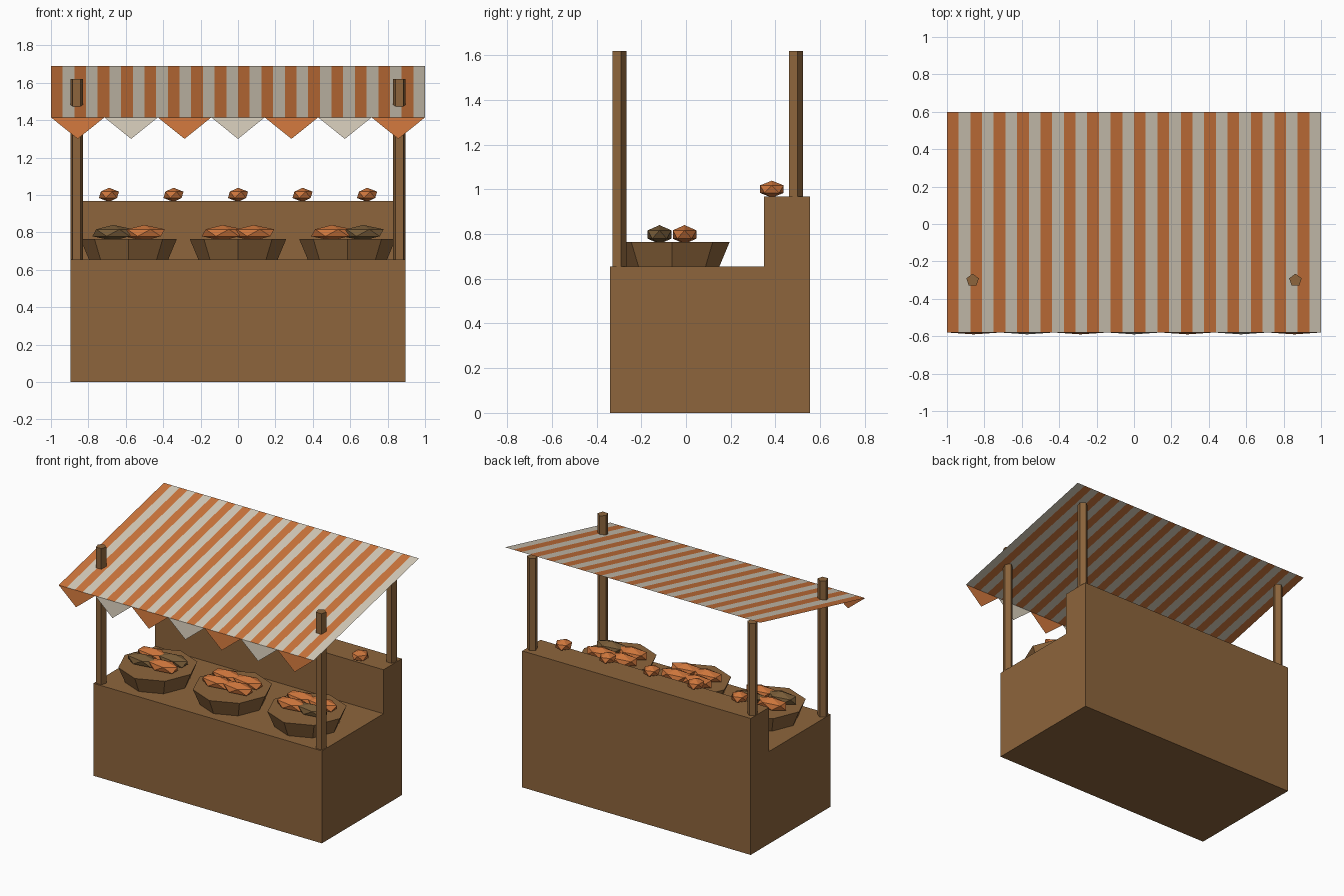
import bpy, bmesh
from mathutils import Matrix, Vector

cube = bpy.data.objects.get("Cube")
if cube:
    bpy.data.objects.remove(cube, do_unlink=True)


def material(name, rgb):
    """Flat colour given as sRGB bytes, stored as linear values."""
    col = [((c / 255 + 0.055) / 1.055) ** 2.4 for c in rgb] + [1]
    mat = bpy.data.materials.new(name)
    mat.use_nodes = True
    mat.diffuse_color = col
    mat.node_tree.nodes["Principled BSDF"].inputs["Base Color"].default_value = col
    return mat


WOOD = material("wood_brown", (141, 101, 60))
ORANGE = material("orange", (206, 118, 60))
CREAM = material("cream", (214, 204, 186))
CRUST = material("crust_brown", (120, 92, 56))


def finish(name, bm, *mats):
    mesh = bpy.data.meshes.new(name)
    bm.to_mesh(mesh)
    bm.free()
    for mat in mats:
        mesh.materials.append(mat)
    obj = bpy.data.objects.new(name, mesh)
    bpy.context.collection.objects.link(obj)
    return obj


def cone(name, sides, r_bottom, r_top, x, y, z0, z1, mat):
    bm = bmesh.new()
    bmesh.ops.create_cone(bm, cap_ends=True, segments=sides, radius1=r_bottom,
                          radius2=r_top, depth=z1 - z0,
                          matrix=Matrix.Translation((x, y, (z0 + z1) / 2)))
    return finish(name, bm, mat)


def lump(name, centre, size, mat):
    """Faceted ball stretched to the given radii."""
    bm = bmesh.new()
    bmesh.ops.create_icosphere(bm, subdivisions=1, radius=1)
    bmesh.ops.scale(bm, vec=size, verts=bm.verts)
    bmesh.ops.translate(bm, vec=centre, verts=bm.verts)
    return finish(name, bm, mat)


# Counter with raised back shelf: stepped side profile extruded across x
TABLE, SHELF, HALF = 0.655, 0.967, 0.896
profile = [(-0.34, 0), (0.555, 0), (0.555, SHELF), (0.35, SHELF), (0.35, TABLE), (-0.34, TABLE)]
bm = bmesh.new()
side = bm.faces.new([bm.verts.new((-HALF, y, z)) for y, z in profile])
new = bmesh.ops.extrude_face_region(bm, geom=[side])["geom"]
bmesh.ops.translate(bm, vec=(2 * HALF, 0, 0),
                    verts=[v for v in new if isinstance(v, bmesh.types.BMVert)])
bmesh.ops.recalc_face_normals(bm, faces=bm.faces)
finish("counter", bm, WOOD)

# Four five-sided posts
for side_name, x in (("left", 0.863), ("right", -0.863)):
    cone("front_post_" + side_name, 5, 0.035, 0.035, x, -0.301, TABLE, 1.62, WOOD)
    cone("back_post_" + side_name, 5, 0.035, 0.035, x, 0.488, SHELF, 1.62, WOOD)

# Striped sloping awning sheet
FRONT, BACK = Vector((0, -0.58, 1.415)), Vector((0, 0.598, 1.69))
STRIPES = 32
bm = bmesh.new()
rows = [[bm.verts.new((-1 + 2 * i / STRIPES, p.y, p.z)) for i in range(STRIPES + 1)]
        for p in (FRONT, BACK)]
for i in range(STRIPES):
    face = bm.faces.new((rows[0][i], rows[0][i + 1], rows[1][i + 1], rows[1][i]))
    face.material_index = i % 2
finish("awning", bm, ORANGE, CREAM)

# Row of triangular pennants along the awning's front edge
PENNANTS = 7
width = 2 / PENNANTS
bm = bmesh.new()
for i in range(PENNANTS):
    x = -1 + i * width
    corners = ((x, FRONT.y, FRONT.z), (x + width / 2, FRONT.y - 0.01, 1.3),
               (x + width, FRONT.y, FRONT.z))
    face = bm.faces.new([bm.verts.new(c) for c in corners])
    face.material_index = i % 2
finish("pennants", bm, ORANGE, CREAM)

# Octagonal baskets, each with four loaves: front right, front left, back right, back left
RIM, BASKET_Y = 0.765, -0.0625
baskets = {
    "right": (-0.585, (CRUST, ORANGE, ORANGE, CRUST)),
    "middle": (0, (ORANGE,) * 4),
    "left": (0.585, (ORANGE, CRUST, ORANGE, ORANGE)),
}
for name, (x, mats) in baskets.items():
    cone("basket_" + name, 8, 0.212, 0.258, x, BASKET_Y, TABLE, RIM, WOOD)
    for k, mat in enumerate(mats):
        dx = 0.083 * (1 if k % 2 else -1)
        dy = 0.056 * (1 if k > 1 else -1)
        lump(f"loaf_{name}_{k + 1}", (x + dx, BASKET_Y + dy, RIM + 0.033),
             (0.124, 0.062, 0.042), mat)

# Small buns along the back shelf
for i in range(5):
    lump(f"shelf_bun_{i + 1}", (0.345 * (i - 2), 0.384, SHELF + 0.034),
         (0.06, 0.062, 0.038), ORANGE)
